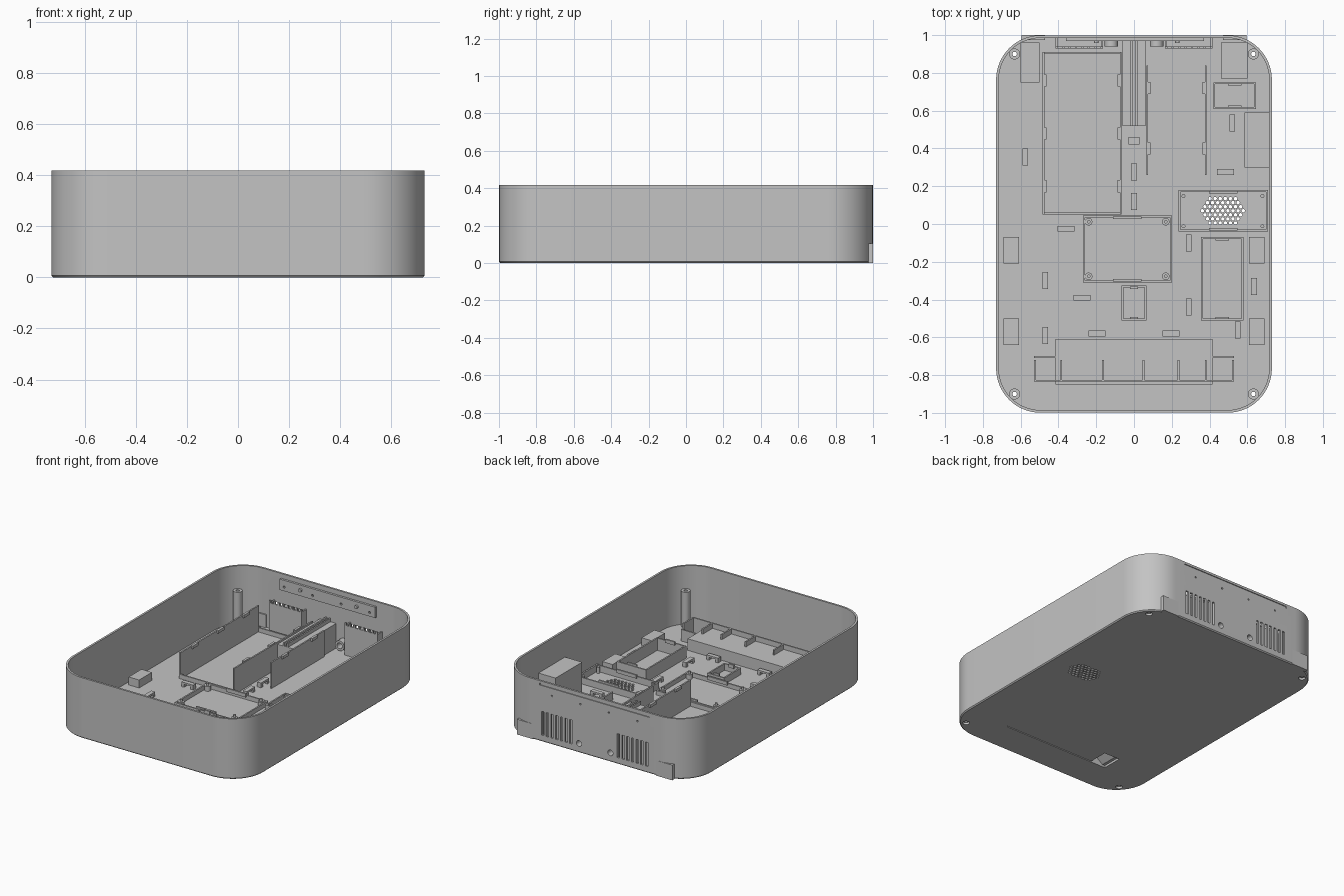
import bpy, bmesh, math
from mathutils import Matrix

if "Cube" in bpy.data.objects:
    bpy.data.objects.remove(bpy.data.objects["Cube"], do_unlink=True)

GREY = (0.55, 0.55, 0.55, 1)
grey = bpy.data.materials.new("plain light grey plastic")
grey.use_nodes = True
grey.diffuse_color = GREY
grey.node_tree.nodes["Principled BSDF"].inputs["Base Color"].default_value = GREY

W, D, H = 0.73, 0.999, 0.418       # half width, half depth, height
R, T, F = 0.235, 0.014, 0.015      # corner radius, wall, floor


def finish(name, bm, smooth=False):
    bmesh.ops.recalc_face_normals(bm, faces=bm.faces)
    me = bpy.data.meshes.new(name)
    bm.to_mesh(me)
    bm.free()
    me.materials.append(grey)
    ob = bpy.data.objects.new(name, me)
    bpy.context.scene.collection.objects.link(ob)
    if smooth:
        shade(ob)
    return ob


def shade(ob):
    bpy.ops.object.select_all(action="DESELECT")
    ob.select_set(True)
    bpy.context.view_layer.objects.active = ob
    bpy.ops.object.shade_smooth_by_angle(angle=math.radians(30))


def box(bm, x0, x1, y0, y1, z0, z1):
    m = Matrix.Translation(((x0 + x1) / 2, (y0 + y1) / 2, (z0 + z1) / 2))
    m = m @ Matrix.Diagonal((x1 - x0, y1 - y0, z1 - z0, 1))
    return bmesh.ops.create_cube(bm, size=1, matrix=m)["verts"]


def cyl(bm, centre, r, length, along_y=False, n=16):
    m = Matrix.Translation(centre)
    if along_y:
        m = m @ Matrix.Rotation(math.pi / 2, 4, "X")
    bmesh.ops.create_cone(bm, cap_ends=True, segments=n, radius1=r, radius2=r, depth=length, matrix=m)


def frame(bm, x0, x1, y0, y1, z1, t=0.01):
    box(bm, x0, x0 + t, y0, y1, F, z1)
    box(bm, x1 - t, x1, y0, y1, F, z1)
    box(bm, x0 + t, x1 - t, y0, y0 + t, F, z1)
    box(bm, x0 + t, x1 - t, y1 - t, y1, F, z1)


def cut(ob, cutter_bm):
    cutter = finish("cutter", cutter_bm)
    cutter.hide_render = True
    mod = ob.modifiers.new("cut", "BOOLEAN")
    mod.operation, mod.solver, mod.object = "DIFFERENCE", "EXACT", cutter
    dg = bpy.context.evaluated_depsgraph_get()
    me = bpy.data.meshes.new_from_object(ob.evaluated_get(dg))
    ob.modifiers.clear()
    ob.data = me
    bpy.data.objects.remove(cutter, do_unlink=True)


def loop(bm, inset, z):
    r, verts = R - inset, []
    for k, (sx, sy) in enumerate([(1, 1), (-1, 1), (-1, -1), (1, -1)]):
        for i in range(17):
            a = (k + i / 16) * math.pi / 2
            verts.append(bm.verts.new((sx * (W - R) + r * math.cos(a), sy * (D - R) + r * math.sin(a), z)))
    return verts


# Tray shell: floor, chamfered foot and rounded wall
bm = bmesh.new()
rings = [loop(bm, i, z) for i, z in [(0.007, 0), (0, 0.007), (0, H), (T, H), (T, F)]]
for a, b in zip(rings, rings[1:]):
    for i in range(len(a)):
        j = (i + 1) % len(a)
        bm.faces.new((a[i], a[j], b[j], b[i]))
bm.faces.new(rings[0])
bm.faces.new(rings[-1])
shell = finish("tray_shell", bm)

CORNERS = [(sx * 0.632, sy * 0.9) for sx in (-1, 1) for sy in (-1, 1)]
SCREWS = [-0.327 + i * 0.218 for i in range(4)]

# Rear openings, screw holes and speaker grille
bm = bmesh.new()
for s in (-1, 1):
    for i in range(-3, 4):
        x = s * 0.29 + i * 0.036
        box(bm, x - 0.009, x + 0.009, 0.965, 1.1, 0.045, 0.21)
for x in (-0.12, 0.12):
    cyl(bm, (x, 1, 0.063), 0.02, 0.1, True)
for x in SCREWS:
    cyl(bm, (x, 1, 0.337), 0.006, 0.1, True, 10)
for x, y in CORNERS:
    cyl(bm, (x, y, 0), 0.022, 0.1)
for row in range(-3, 4):
    count = 9 - abs(row)
    for i in range(count):
        cyl(bm, (0.47 + (i - (count - 1) / 2) * 0.027, 0.07 + row * 0.0215, 0), 0.0095, 0.1, n=8)
box(bm, -0.42, 0.42, D - 0.006, 1.1, 0.388, 0.402)
box(bm, -0.405, 0.405, -0.77, -0.63, -0.1, 0.1)
cut(shell, bm)
shade(shell)

# Raised block over the underside panel, with a sloped finger recess
bm = bmesh.new()
box(bm, -0.415, 0.415, -0.85, -0.61, F, 0.095)
block = finish("front_block", bm)
bm = bmesh.new()
for v in box(bm, -0.405, -0.29, -0.77, -0.63, 0, 0.08):
    if v.co.x < -0.35 and v.co.z > 0.04:
        v.co.x = -0.3
cut(block, bm)
bm = bmesh.new()
box(bm, -0.29, 0.402, -0.767, -0.633, 0.003, F)
finish("underside_panel", bm)

# Divided row along the front
bm = bmesh.new()
box(bm, -0.53, 0.53, -0.835, -0.825, F, 0.13)
for s in (-1, 1):
    x0, x1 = sorted((s * 0.415, s * 0.53))
    box(bm, x0, x1, -0.71, -0.70, F, 0.095)
for x in (-0.525, -0.385, -0.165, 0.05, 0.235, 0.38, 0.525):
    base = F if abs(x) > 0.415 else 0.095
    box(bm, x - 0.005, x + 0.005, -0.825, -0.72, base, 0.13)
finish("front_dividers", bm)

# Rear corner tabs
bm = bmesh.new()
for s in (-1, 1):
    x0, x1 = sorted((s * 0.47, s * 0.595))
    box(bm, x0, x1, 0.975, 1.0, 0, 0.105)
finish("rear_tabs", bm)

# Corner screw posts
for n, (x, y) in enumerate(CORNERS):
    bm = bmesh.new()
    cyl(bm, (x, y, 0.1375), 0.029, 0.245, n=24)
    post = finish("screw_post_%d" % (n + 1), bm)
    bm = bmesh.new()
    cyl(bm, (x, y, 0.2), 0.012, 0.6)
    cyl(bm, (x, y, 0.02), 0.022, 0.06)
    cut(post, bm)
    shade(post)

# Hollow guards behind the vents, with a toothed top
bm = bmesh.new()
for s in (-1, 1):
    c = s * 0.29
    box(bm, c - 0.125, c + 0.125, 0.93, 0.94, F, 0.222)
    for e in (-0.12, 0.12):
        box(bm, c + e - 0.005, c + e + 0.005, 0.94, D - T, F, 0.222)
    for i in range(8):
        x = c + (i - 3.5) * 0.034
        box(bm, x - 0.006, x + 0.006, 0.93, 0.94, 0.222, 0.24)
finish("vent_guards", bm)

# Button sleeves on the rear wall
bm = bmesh.new()
for x in (-0.12, 0.12):
    cyl(bm, (x, 0.962, 0.063), 0.035, 0.046, True, 24)
sleeves = finish("button_sleeves", bm)
bm = bmesh.new()
for x in (-0.12, 0.12):
    cyl(bm, (x, 0.96, 0.063), 0.02, 0.2, True)
cut(sleeves, bm)
shade(sleeves)

# Mounting plate inside the rear wall
bm = bmesh.new()
box(bm, -0.36, 0.37, 0.97, D - T, 0.31, 0.385)
plate = finish("rear_mounting_plate", bm)
bm = bmesh.new()
for x in SCREWS:
    cyl(bm, (x, 0.98, 0.337), 0.008, 0.1, True, 10)
cut(plate, bm)
bm = bmesh.new()
for x in (-0.2, 0.23):
    cyl(bm, (x, 0.965, 0.352), 0.012, 0.014, True, 12)
finish("mounting_plate_pegs", bm)

# Two long bays with side walls and snap clips
bm = bmesh.new()
for x, y0, y1, z, inner, clips in [(-0.48, 0.05, 0.91, 0.195, 1, (0.2, 0.48, 0.76)),
                                   (-0.07, 0.05, 0.91, 0.195, -1, (0.2, 0.48, 0.76)),
                                   (0.07, 0.26, 0.84, 0.195, 1, (0.4, 0.72)),
                                   (0.38, 0.26, 0.84, 0.07, -1, (0.4, 0.72))]:
    box(bm, x - 0.005, x + 0.005, y0, y1, F, z)
    for y in clips:
        x0, x1 = sorted((x, x + inner * 0.017))
        box(bm, x0, x1, y - 0.032, y + 0.032, z - 0.015, z + 0.005)
box(bm, -0.475, -0.075, 0.05, 0.06, F, 0.045)
box(bm, -0.475, -0.075, 0.9, 0.91, F, 0.045)
finish("long_bays", bm)

# Centre block with a grooved rail
bm = bmesh.new()
box(bm, -0.062, 0.062, 0.52, D - T, F, 0.185)
for s in (-1, 1):
    box(bm, s * 0.013 - 0.005, s * 0.013 + 0.005, 0.52, D - T, 0.185, 0.21)
box(bm, -0.03, 0.03, 0.42, 0.46, F, 0.06)
finish("centre_rail", bm)

# Shallow component bays with end clips
for name, x0, x1, y0, y1, z in [("main_board_bay", -0.27, 0.2, -0.31, 0.045, 0.045),
                                ("speaker_bay", 0.235, 0.71, -0.04, 0.18, 0.06),
                                ("deep_module_bay", 0.355, 0.58, -0.51, -0.07, 0.1),
                                ("small_module_bay", -0.065, 0.065, -0.51, -0.325, 0.06),
                                ("rear_module_bay", 0.42, 0.645, 0.61, 0.75, 0.06)]:
    bm = bmesh.new()
    frame(bm, x0, x1, y0, y1, z)
    m, w = (x0 + x1) / 2, (x1 - x0) * 0.16
    for y in (y0 + 0.012, y1 - 0.012):
        box(bm, m - w, m + w, y - 0.006, y + 0.006, z - 0.012, z + 0.012)
    finish(name, bm)

# Board standoffs and pins
bm = bmesh.new()
for y in (-0.277, 0.012):
    for x in (-0.24, 0.168):
        cyl(bm, (x, y, 0.03), 0.02, 0.035)
        cyl(bm, (x, y, 0.05), 0.009, 0.03)
for y in (-0.012, 0.148):
    for x in (0.262, 0.68):
        cyl(bm, (x, y, 0.035), 0.01, 0.045)
finish("board_standoffs", bm, True)

# Side blocks, wall shelf and rear floor pads
bm = bmesh.new()
for s in (-1, 1):
    for y in (-0.14, -0.57):
        box(bm, s * 0.65 - 0.04, s * 0.65 + 0.04, y - 0.07, y + 0.07, F, 0.07)
finish("side_blocks", bm)
bm = bmesh.new()
box(bm, 0.585, W - T, 0.3, 0.59, F, 0.235)
finish("wall_shelf", bm)
bm = bmesh.new()
box(bm, -0.6, -0.5, 0.75, 0.96, F, 0.025)
box(bm, 0.46, 0.6, 0.77, 0.96, F, 0.025)
finish("rear_floor_pads", bm)

# Cable tie bridges: two feet and a bar
bm = bmesh.new()
UPRIGHT = [(-0.575, 0.355), (0, 0.275), (0, 0.12), (-0.47, -0.3), (-0.47, -0.59), (0.29, -0.1),
           (0.29, -0.44), (0.635, -0.33), (0.55, -0.56), (0.52, 0.535)]
FLAT = [(-0.36, -0.025), (-0.275, -0.39), (-0.195, -0.58), (0.195, -0.58), (0.485, 0.275)]
for group, ux, uy in ((UPRIGHT, 0, 1), (FLAT, 1, 0)):
    for x, y in group:
        hx, hy = 0.015 + 0.03 * ux, 0.015 + 0.03 * uy
        box(bm, x - hx, x + hx, y - hy, y + hy, 0.035, 0.048)
        for s in (-1, 1):
            cx, cy = x + s * 0.035 * ux, y + s * 0.035 * uy
            fx, fy = 0.015 - 0.005 * ux, 0.015 - 0.005 * uy
            box(bm, cx - fx, cx + fx, cy - fy, cy + fy, F, 0.035)
finish("cable_bridges", bm)
